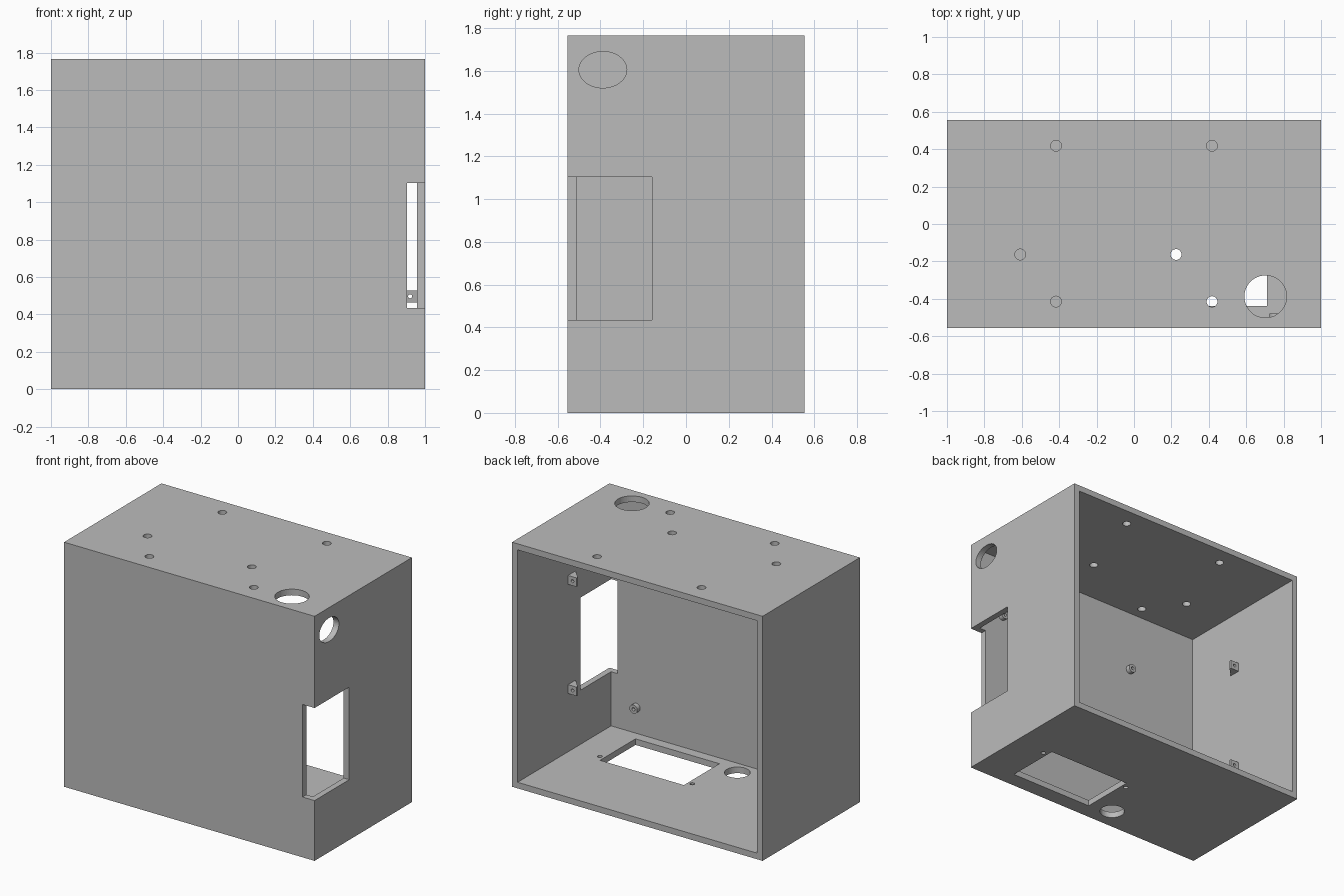
import bpy, bmesh, math
from mathutils import Matrix, Vector

if "Cube" in bpy.data.objects:
    bpy.data.objects.remove(bpy.data.objects["Cube"])

W, D, H, T = 1.0, 0.555, 1.765, 0.044   # half width, half depth, height, wall

grey = bpy.data.materials.new("matte grey")
grey.diffuse_color = (0.5, 0.5, 0.5, 1)
grey.use_nodes = True
grey.node_tree.nodes["Principled BSDF"].inputs["Base Color"].default_value = grey.diffuse_color


def make(name, bm):
    bmesh.ops.recalc_face_normals(bm, faces=bm.faces)
    me = bpy.data.meshes.new(name)
    bm.to_mesh(me)
    bm.free()
    me.materials.append(grey)
    ob = bpy.data.objects.new(name, me)
    bpy.context.collection.objects.link(ob)
    return ob


def box(name, lo, hi):
    bm = bmesh.new()
    lo, hi = Vector(lo), Vector(hi)
    m = Matrix.Translation((lo + hi) / 2) @ Matrix.Diagonal((*(hi - lo), 1))
    bmesh.ops.create_cube(bm, size=1, matrix=m)
    return make(name, bm)


def rod(name, centre, axis, r, length, r2=None, seg=48):
    """Cylinder along an axis; r2 gives an elliptical second radius."""
    bm = bmesh.new()
    turn = Vector((0, 0, 1)).rotation_difference(Vector(axis)).to_matrix().to_4x4()
    m = Matrix.Translation(centre) @ turn @ Matrix.Diagonal((r, r2 or r, length, 1))
    bmesh.ops.create_cone(bm, cap_ends=True, segments=seg, radius1=1, radius2=1,
                          depth=1, matrix=m)
    return make(name, bm)


def cut(ob, cutters):
    for c in cutters:
        mod = ob.modifiers.new("cut", 'BOOLEAN')
        mod.operation, mod.solver, mod.object = 'DIFFERENCE', 'EXACT', c
        bpy.context.view_layer.objects.active = ob
        bpy.ops.object.modifier_apply(modifier=mod.name)
        bpy.data.objects.remove(c)


X, Y, Z = (1, 0, 0), (0, 1, 0), (0, 0, 1)

# Enclosure: open-backed box with its openings
case = box("enclosure", (-W, -D, 0), (W, D, H))
cutters = [
    box("cavity", (-W + T, -D + T, T), (W - T, D + 0.2, H - T)),
    box("corner_slot", (0.904, -0.8, 0.435), (1.2, -0.16, 1.103)),
    box("floor_window", (0.04, -0.438, -0.1), (0.71, -0.033, 0.1)),
    rod("floor_hole", (-0.134, -0.394, 0), Z, 0.084, 0.2),
    rod("top_hole", (0.703, -0.388, H), Z, 0.113, 0.2),
    # z of the disc turns into x, so r spans z and r2 spans y
    rod("side_hole", (W, -0.389, 1.605), X, 0.085, 0.2, r2=0.112),
]
for x, y in [(-0.417, 0.418), (0.417, 0.418), (-0.417, -0.415), (0.417, -0.415),
             (-0.608, -0.163), (0.225, -0.163)]:
    cutters.append(rod("top_screw_hole", (x, y, H), Z, 0.029, 0.2, seg=32))
for x in (0.007, 0.745):
    cutters.append(rod("floor_screw_hole", (x, -0.082, 0), Z, 0.016, 0.2, seg=24))
cut(case, cutters)

# Wedge lugs with screw holes on both inner side walls
for side in (-1, 1):
    for z in (0.497, 1.285):
        bm = bmesh.new()
        wall, tip = side * (W - T), side * 0.888
        prof = [(wall, -0.02), (tip, -0.02), (tip, -0.035), (wall, -0.105)]
        f = bm.faces.new([bm.verts.new((x, y, z - 0.032)) for x, y in prof])
        up = bmesh.ops.extrude_face_region(bm, geom=[f])["geom"]
        bmesh.ops.translate(bm, vec=(0, 0, 0.064),
                            verts=[v for v in up if isinstance(v, bmesh.types.BMVert)])
        lug = make("wall_lug", bm)
        cut(lug, [rod("lug_hole", (side * 0.92, -0.06, z), Y, 0.011, 0.3, seg=20)])

# Hollow standoffs on the inside of the front wall
for x in (-0.39, 0.755):
    for z in (0.23, 1.27):
        post = rod("standoff", (x, -0.496, z), Y, 0.031, 0.036, seg=32)
        cut(post, [rod("standoff_hole", (x, -0.47, z), Y, 0.012, 0.07, seg=20)])
